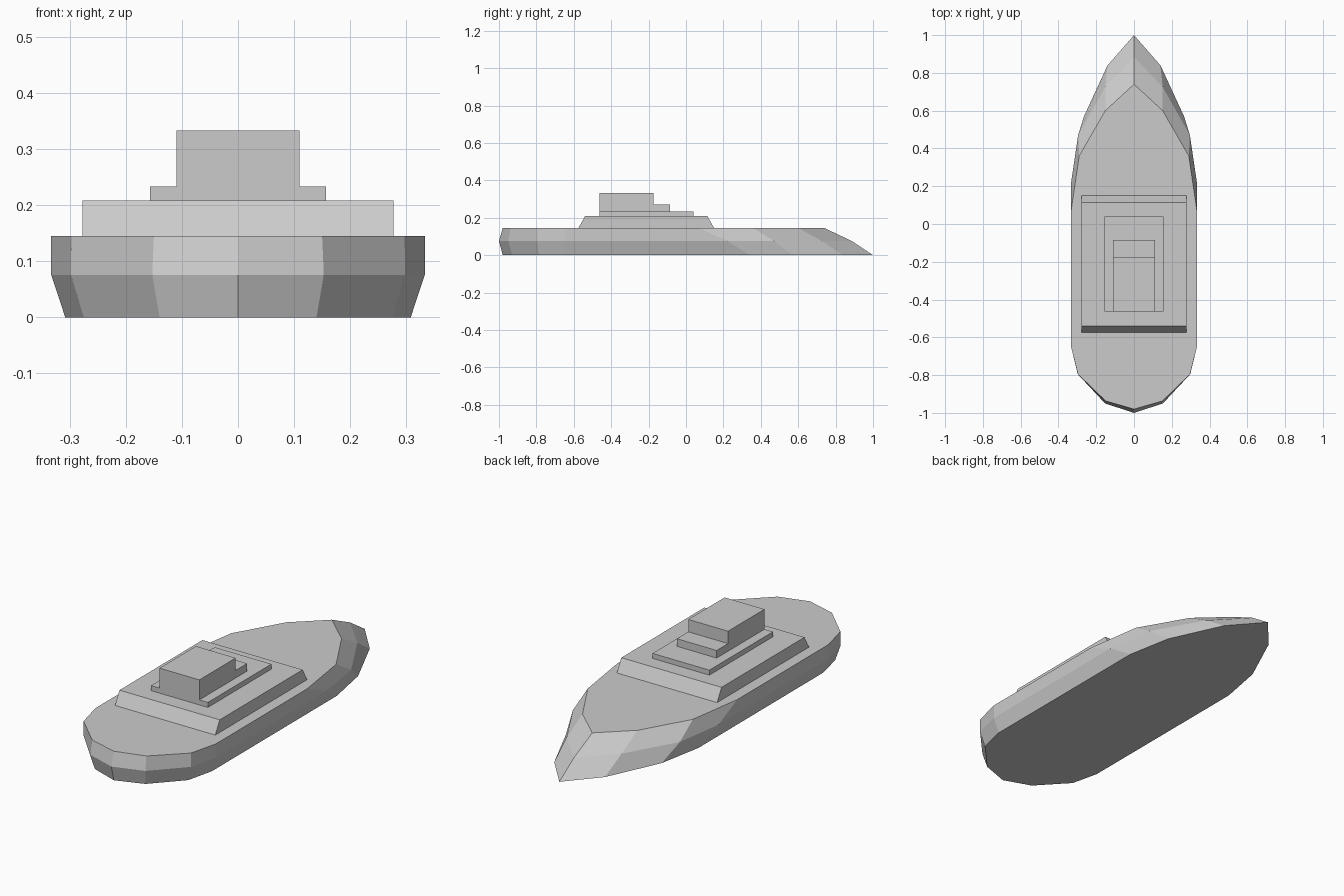
import bpy, bmesh

if "Cube" in bpy.data.objects:
    bpy.data.objects.remove(bpy.data.objects["Cube"])


def finish(name, bm):
    bmesh.ops.recalc_face_normals(bm, faces=bm.faces)
    mesh = bpy.data.meshes.new(name)
    bm.to_mesh(mesh)
    bm.free()
    obj = bpy.data.objects.new(name, mesh)
    bpy.context.collection.objects.link(obj)
    return obj


def extrude_profile(name, half_width, profile):
    """Side profile of (y, z) points, extruded symmetrically across x."""
    bm = bmesh.new()
    face = bm.faces.new([bm.verts.new((-half_width, y, z)) for y, z in profile])
    ext = bmesh.ops.extrude_face_region(bm, geom=[face], use_keep_orig=True)
    verts = [g for g in ext["geom"] if isinstance(g, bmesh.types.BMVert)]
    bmesh.ops.translate(bm, verts=verts, vec=(2 * half_width, 0, 0))
    return finish(name, bm)


def loft_hull(name, levels):
    """Half outlines from stern to bow, mirrored and joined level by level."""
    bm = bmesh.new()
    rings = []
    for z, half in levels:
        outline = half + [(-x, y) for x, y in half[-2:0:-1]]
        rings.append([bm.verts.new((x, y, z)) for x, y in outline])
    n = len(rings[0])
    for low, high in zip(rings, rings[1:]):
        for i in range(n):
            j = (i + 1) % n
            bm.faces.new((low[i], low[j], high[j], high[i]))
    bm.faces.new(rings[0])
    bm.faces.new(rings[-1])
    return finish(name, bm)


# Hull: flat bottom, widest rail and deck edge, raked bow
bottom = [(0, -0.98), (0.14, -0.93), (0.275, -0.785), (0.308, -0.645),
          (0.308, 0.34), (0.265, 0.57), (0.14, 0.84), (0, 1.0)]
rail = [(0, -1.0), (0.153, -0.95), (0.298, -0.795), (0.333, -0.65),
        (0.333, 0.22), (0.296, 0.47), (0.152, 0.725), (0, 0.885)]
deck = [(0, -0.98), (0.15, -0.937), (0.297, -0.795), (0.333, -0.65),
        (0.333, 0.07), (0.29, 0.36), (0.152, 0.60), (0, 0.74)]
loft_hull("hull", [(0, bottom), (0.076, rail), (0.145, deck)])

# Superstructure tiers, lowest to highest
extrude_profile("lower_cabin", 0.277,
                [(-0.575, 0.145), (0.15, 0.145), (0.115, 0.208), (-0.54, 0.208)])
extrude_profile("upper_deck", 0.157,
                [(-0.462, 0.208), (0.04, 0.208), (0.04, 0.233), (-0.462, 0.233)])
extrude_profile("bridge", 0.11,
                [(-0.462, 0.233), (-0.085, 0.233), (-0.085, 0.271),
                 (-0.175, 0.271), (-0.175, 0.333), (-0.462, 0.333)])
